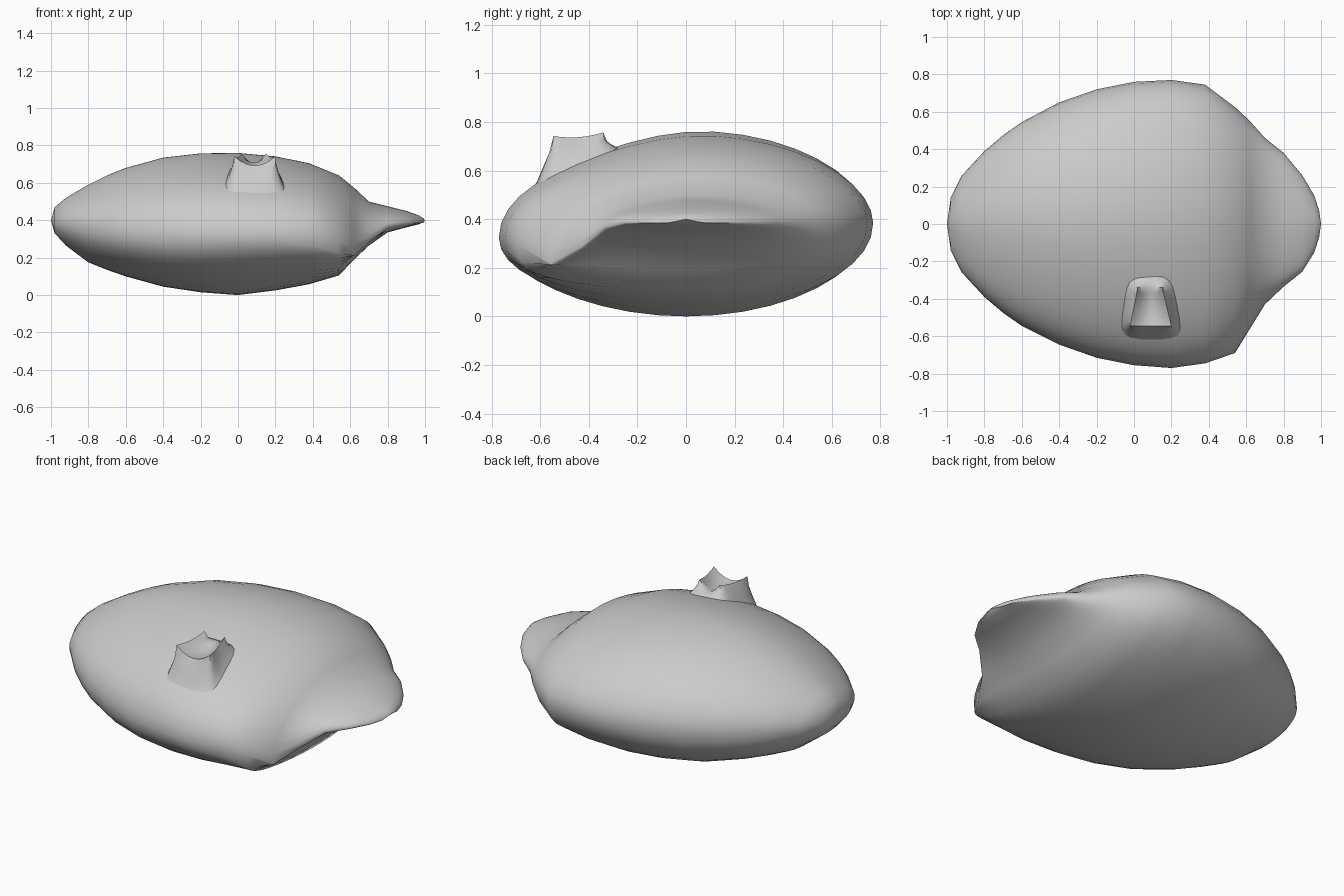
import bpy, bmesh, math

if "Cube" in bpy.data.objects:
    bpy.data.objects.remove(bpy.data.objects["Cube"])


def loft(name, loops, first_tip=None, last_tip=None):
    """Skin a list of equal-length closed loops, closing the ends with a tip."""
    bm = bmesh.new()
    rings = [[bm.verts.new(p) for p in loop] for loop in loops]
    n = len(rings[0])
    for a, b in zip(rings, rings[1:]):
        for i in range(n):
            j = (i + 1) % n
            bm.faces.new((a[i], a[j], b[j], b[i]))
    for ring, tip in ((rings[0], first_tip), (rings[-1], last_tip)):
        if tip:
            t = bm.verts.new(tip)
            for i in range(n):
                bm.faces.new((ring[i], ring[(i + 1) % n], t))
    bmesh.ops.recalc_face_normals(bm, faces=bm.faces)
    me = bpy.data.meshes.new(name)
    bm.to_mesh(me)
    bm.free()
    ob = bpy.data.objects.new(name, me)
    bpy.context.collection.objects.link(ob)
    bpy.context.view_layer.objects.active = ob
    ob.select_set(True)
    bpy.ops.object.shade_smooth_by_angle(angle=math.radians(55))
    ob.select_set(False)
    return ob


# Body sections: x, bottom z, top z, front y, back y, droop of front edge
sections = [
    (-.98, .33, .47, -.14, .14, 0), (-.92, .265, .52, -.26, .26, 0),
    (-.80, .175, .59, -.39, .39, .02), (-.70, .135, .64, -.475, .475, .03),
    (-.60, .10, .68, -.545, .545, .04),
    (-.40, .045, .735, -.645, .65, .05), (-.20, .015, .758, -.715, .72, .06),
    (0, 0, .76, -.755, .76, .06), (.20, .025, .742, -.77, .77, .06),
    (.38, .058, .705, -.745, .745, .06), (.54, .105, .64, -.69, .625, .09),
    (.62, .19, .575, -.56, .55, .17), (.70, .265, .50, -.43, .46, .10),
    (.80, .335, .475, -.335, .38, .02), (.90, .362, .45, -.255, .26, 0),
    (.965, .378, .427, -.15, .15, 0), (.99, .39, .412, -.07, .07, 0),
]


def body_loop(x, zb, zt, yf, yb, droop, n=40):
    pts = []
    fuller = .4 * math.exp(-((x - .52) / .12) ** 2)   # jaw corner under the front
    side = .13 * min(1, abs(x) / .4)                  # fuller belly away from the middle
    for i in range(n):
        a = 2 * math.pi * i / n
        c, s = math.cos(a), math.sin(a)
        y = c * (yb if c > 0 else -yf)
        front = max(0, -c)
        edge = .385 - droop * front ** 2              # height of the side seam
        if s > 0:
            soft = (math.sqrt(c * c + .04) - c) / 2
            h = s ** 1.05 - .3 * (soft - .09) * s * s  # brow falls away to the front
            z = edge + (zt - edge) * h
        else:
            e = 1.03 - side - (fuller if c < 0 else 0)
            z = edge + (zb - edge) * abs(s) ** e
        pts.append((x, y, z))
    return pts


loft("body", [body_loop(*s) for s in sections], (-1, 0, .4), (1, 0, .4))


# Snout: a tapering four-sided stub with a scooped top
def snout_loop(x0, x1, x2, x3, yf, yb, zf, zb, sag=0.0, inset=0.0, soft=0, steps=6):
    """Loop of a trapezoid: front edge x0..x1 at yf, back edge x2..x3 at yb."""
    ring = []
    for k in range(4):
        for i in range(steps):
            t = i / steps
            u, v = ((t, 0), (1, t), (1 - t, 1), (0, 1 - t))[k]
            u, v = inset + u * (1 - 2 * inset), inset + v * (1 - 2 * inset)
            x = (x0 + (x1 - x0) * u) * (1 - v) + (x2 + (x3 - x2) * u) * v
            z = zf + (zb - zf) * v - sag * 4 * (u * (1 - u) + .25 * v * (1 - v))
            ring.append((x, yf + (yb - yf) * v, z))
    for _ in range(soft):                             # round the corners
        m = len(ring)
        ring = [tuple((ring[i - 1][j] + 2 * ring[i][j] + ring[(i + 1) % m][j]) / 4
                      for j in range(3)) for i in range(m)]
    return ring


rim = (-.02, .20, .02, .15, -.545, -.34, .742, .757, .05)
loops = [
    snout_loop(-.12, .30, -.09, .24, -.65, -.24, .50, .65, soft=3),
    snout_loop(-.08, .265, -.05, .205, -.615, -.275, .55, .69, soft=3),
    snout_loop(-.055, .235, -.02, .18, -.585, -.305, .625, .71, .005, soft=2),
    snout_loop(-.035, .215, .0, .165, -.562, -.325, .69, .735, .03, soft=1),
    snout_loop(*rim),
]
loops += [snout_loop(*rim, inset=k) for k in (.15, .3, .42)]
loft("snout", loops, None, (.088, -.443, .687))
